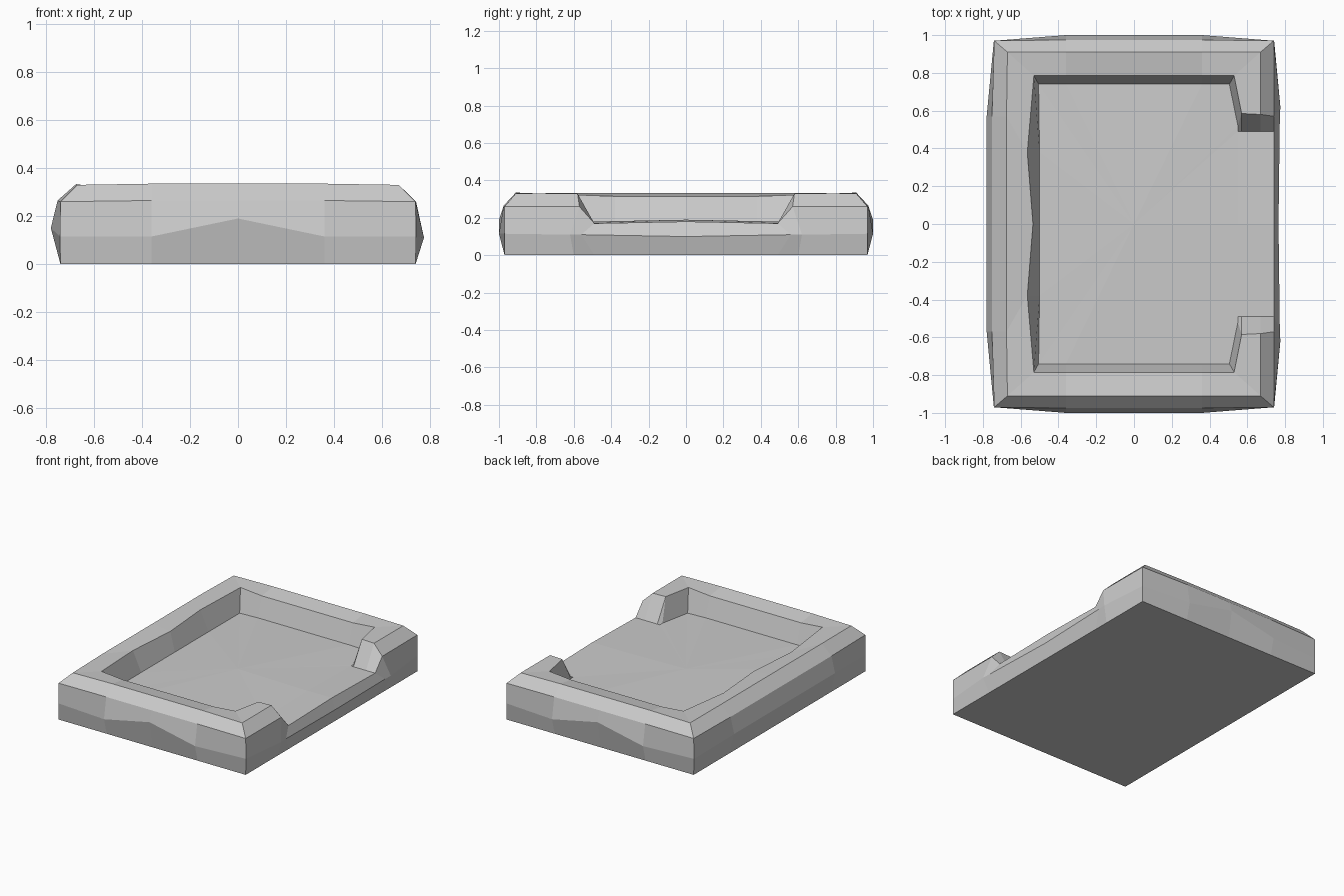
import bpy, bmesh

if "Cube" in bpy.data.objects:
    bpy.data.objects.remove(bpy.data.objects["Cube"])

# Each station is a cross-section of the wall:
# bottom, side bulge, shoulder, outer rim, inner rim, floor edge

def back(x, bulge_z):
    return [(x, .97, 0), (x, 1.0, bulge_z), (x, .975, .265),
            (x, .91, .335), (x, .785, .315), (x, .74, .175)]

def corner(s):
    return [(s * .74, .97, 0), (s * .742, .97, .115), (s * .74, .97, .26),
            (s * .67, .91, .33), (s * .53, .785, .33), (s * .505, .74, .17)]

def left(y, y_in, x_in):
    return [(-.74, y, 0), (-.78, y, .15), (-.752, y, .265),
            (-.675, y, .333), (x_in, y_in, .315), (-.50, y_in, .175)]

def opening(y, bulge, z):
    return [(.74, y, 0), bulge, (.742, y, z),
            (.67, y, z), (.57, y, z), (.55, y, z)]

# Half of the tray, from the open side round the back to the left side
horn_end = [(.74, .60, 0), (.775, .62, .11), (.742, .57, .26),
            (.67, .58, .33), (.57, .585, .33), (.55, .52, .17)]
stations = [opening(0, (.765, 0, .10), .18),
            opening(.49, (.772, .56, .11), .17),
            horn_end, corner(1),
            back(.36, .115), back(0, .19), back(-.36, .115),
            corner(-1), left(.57, .38, -.565), left(0, 0, -.535)]

bm = bmesh.new()
rows = [[bm.verts.new(p) for p in s] for s in stations]
for a, b in zip(rows, rows[1:]):
    for i in range(5):
        bm.faces.new((a[i], b[i], b[i + 1], a[i + 1]))

# Gently domed floor and flat underside
centre = bm.verts.new((0, 0, .19))
for a, b in zip(rows, rows[1:]):
    bm.faces.new((a[5], b[5], centre))
bm.faces.new([r[0] for r in reversed(rows)])

bmesh.ops.recalc_face_normals(bm, faces=bm.faces)
# The underside must point down
bm.faces.ensure_lookup_table()
bm.normal_update()
if bm.faces[-1].normal.z > 0:
    bmesh.ops.reverse_faces(bm, faces=bm.faces)

mesh = bpy.data.meshes.new("stone_tray")
bm.to_mesh(mesh)
bm.free()
tray = bpy.data.objects.new("stone_tray", mesh)
bpy.context.collection.objects.link(tray)

# Mirror to the front half
mod = tray.modifiers.new("mirror", 'MIRROR')
mod.use_axis = (False, True, False)
mod.use_clip = True
mod.merge_threshold = .001
